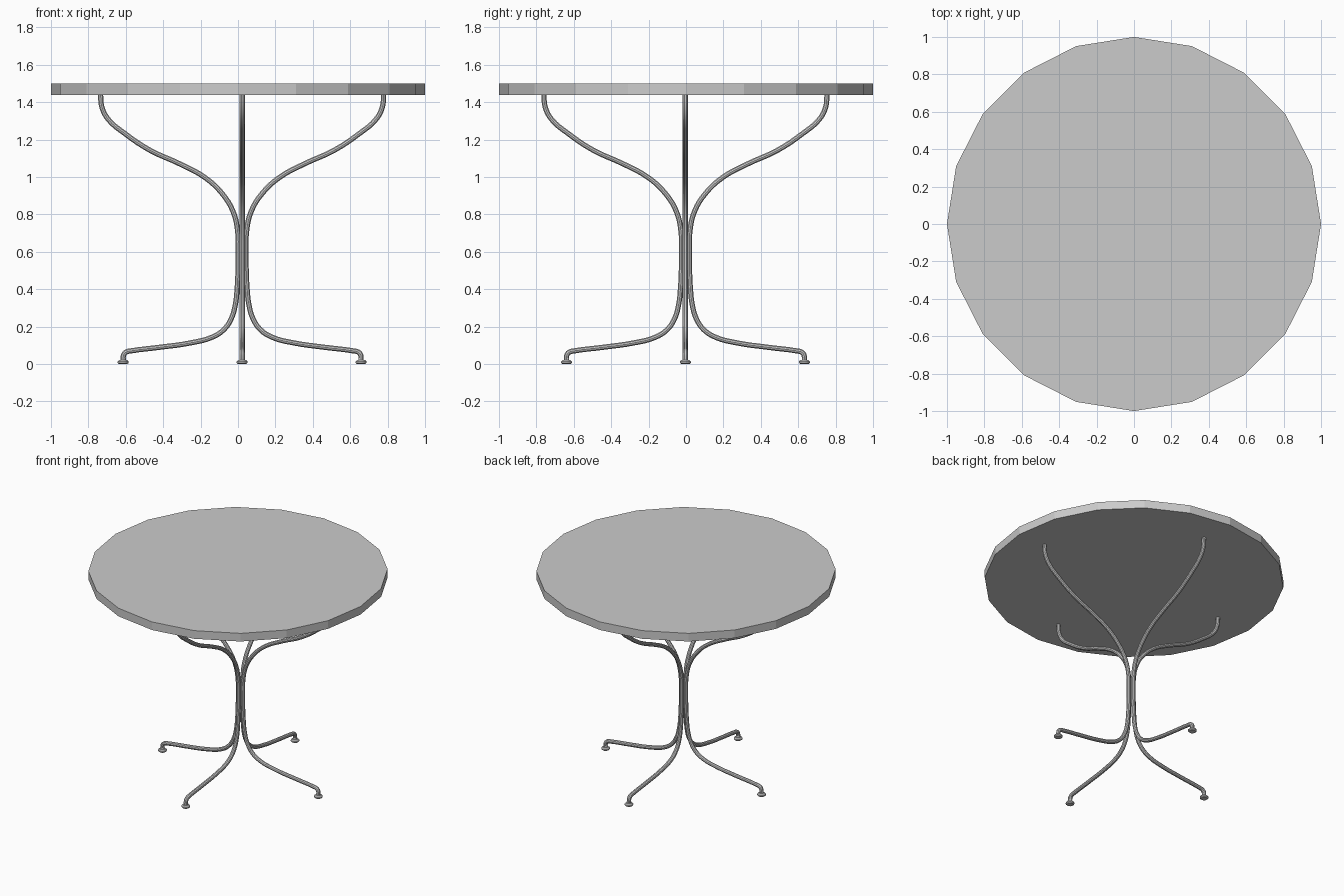
import bpy, bmesh, math

if "Cube" in bpy.data.objects:
    bpy.data.objects.remove(bpy.data.objects["Cube"])

CX, CY = 0.022, -0.003   # centre of the pedestal

# Table top: 20-sided flat slab
bpy.ops.mesh.primitive_cylinder_add(vertices=20, radius=1, depth=0.06,
                                    location=(0, 0, 1.47), rotation=(0, 0, math.pi / 2))
bpy.context.object.name = "table_top"

# Leg path as (distance from centre, height)
PATH = [(.757, 1.445), (.750, 1.375), (.717, 1.31), (.626, 1.232), (.492, 1.143),
        (.332, 1.07), (.198, .997), (.107, .912), (.048, .815), (.024, .71),
        (.021, .6), (.022, .5), (.027, .4), (.036, .32), (.058, .243), (.098, .184),
        (.16, .144), (.278, .113), (.44, .09), (.592, .071), (.619, .065),
        (.632, .053), (.636, .035), (.636, .012)]

# Foot outline as (radius, height)
FOOT = [(.022, 0), (.029, .006), (.029, .014), (.022, .021), (.014, .022), (.014, .032)]


def smooth(obj):
    bpy.ops.object.select_all(action='DESELECT')
    obj.select_set(True)
    bpy.context.view_layer.objects.active = obj
    bpy.ops.object.shade_smooth_by_angle()


def make_leg(name, angle):
    curve = bpy.data.curves.new(name, 'CURVE')
    curve.dimensions = '3D'
    curve.bevel_depth = 0.0145
    curve.bevel_resolution = 3
    curve.resolution_u = 4
    curve.use_fill_caps = True
    spline = curve.splines.new('BEZIER')
    spline.bezier_points.add(len(PATH) - 1)
    for point, (r, z) in zip(spline.bezier_points, PATH):
        point.co = (r, 0, z)
        point.handle_left_type = point.handle_right_type = 'AUTO'
    obj = bpy.data.objects.new(name, curve)
    obj.location = (CX, CY, 0)
    obj.rotation_euler.z = angle
    bpy.context.collection.objects.link(obj)
    bpy.ops.object.select_all(action='DESELECT')
    obj.select_set(True)
    bpy.context.view_layer.objects.active = obj
    bpy.ops.object.convert(target='MESH')
    smooth(bpy.context.object)


def make_foot(name, angle):
    bm = bmesh.new()
    n = 16
    rings = [[bm.verts.new((r * math.cos(2 * math.pi * i / n),
                            r * math.sin(2 * math.pi * i / n), z)) for i in range(n)]
             for r, z in FOOT]
    for low, high in zip(rings, rings[1:]):
        for i in range(n):
            j = (i + 1) % n
            bm.faces.new((low[i], low[j], high[j], high[i]))
    bm.faces.new(rings[0][::-1])
    bm.faces.new(rings[-1])
    mesh = bpy.data.meshes.new(name)
    bm.to_mesh(mesh)
    bm.free()
    obj = bpy.data.objects.new(name, mesh)
    reach = PATH[-1][0]
    obj.location = (CX + reach * math.cos(angle), CY + reach * math.sin(angle), 0)
    bpy.context.collection.objects.link(obj)
    smooth(obj)


# Four bent tube legs with foot pads
for k, side in enumerate(("right", "back", "left", "front")):
    make_leg(side + "_leg", k * math.pi / 2)
    make_foot(side + "_foot_pad", k * math.pi / 2)
